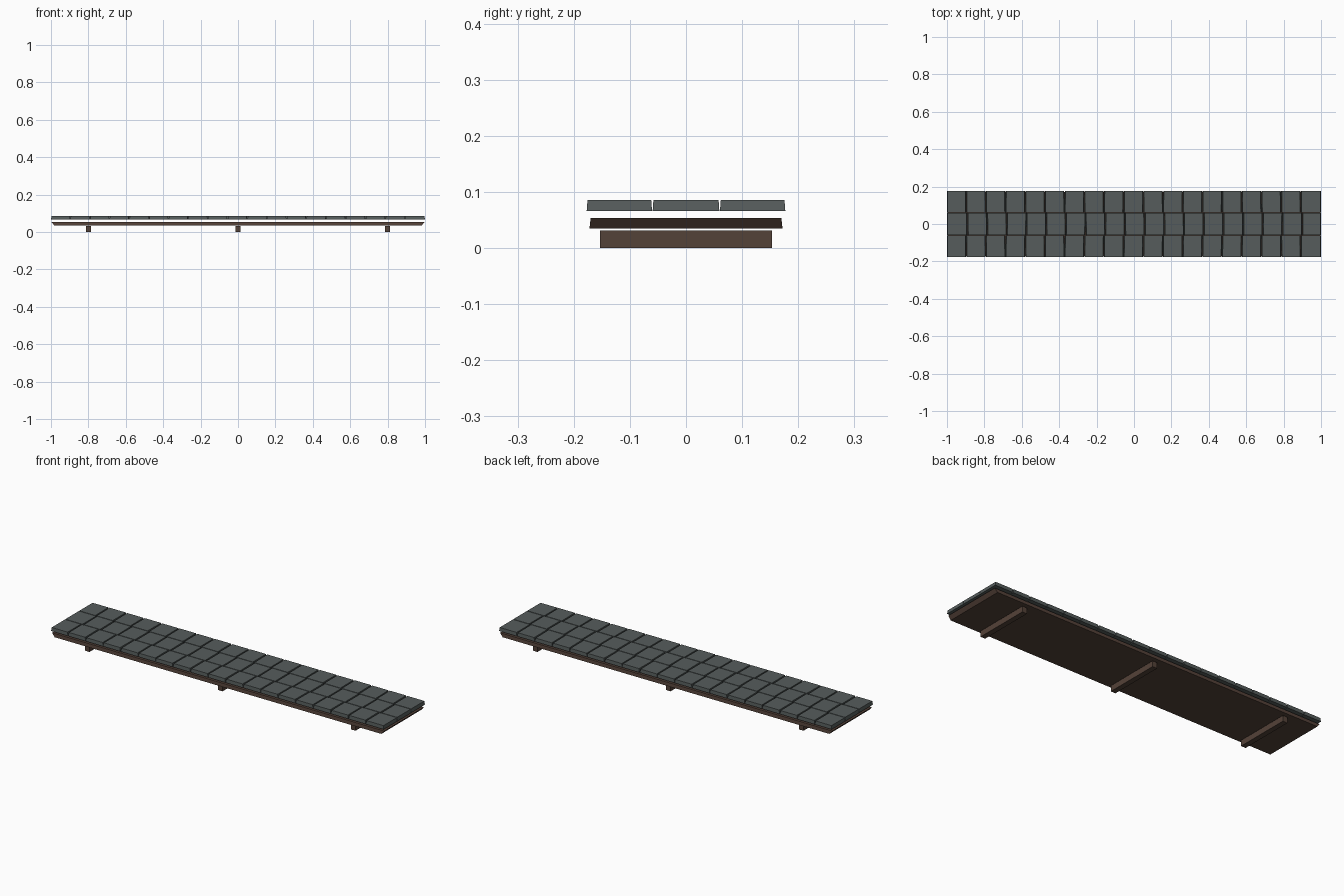
import bpy
import random

if "Cube" in bpy.data.objects:
    bpy.data.objects.remove(bpy.data.objects["Cube"])

random.seed(4)


def material(name, rgb):
    m = bpy.data.materials.new(name)
    m.diffuse_color = (*rgb, 1)
    m.use_nodes = True
    m.node_tree.nodes["Principled BSDF"].inputs["Base Color"].default_value = m.diffuse_color
    return m


SLATE = material("slate grey", (0.092, 0.108, 0.107))
WOOD = material("dark brown wood", (0.088, 0.054, 0.040))


def slab(name, x0, x1, y0, y1, z0, z1, mat, inset_x=0.0, inset_y=0.0, skew=0.0):
    """Box whose top is inset by inset_x / inset_y; skew slants the x edges."""
    verts = []
    for z, ix, iy in ((z0, 0, 0), (z1, inset_x, inset_y)):
        verts += [(x0 + ix - skew, y0 + iy, z), (x1 - ix - skew, y0 + iy, z),
                  (x1 - ix + skew, y1 - iy, z), (x0 + ix + skew, y1 - iy, z)]
    faces = [(3, 2, 1, 0), (4, 5, 6, 7)]
    faces += [(i, (i + 1) % 4, 4 + (i + 1) % 4, 4 + i) for i in range(4)]
    mesh = bpy.data.meshes.new(name)
    mesh.from_pydata(verts, [], faces)
    mesh.materials.append(mat)
    ob = bpy.data.objects.new(name, mesh)
    bpy.context.collection.objects.link(ob)
    return ob


# cross battens underneath
for i, x in enumerate((-0.8, 0.0, 0.8)):
    slab(f"batten_{i}", x - 0.014, x + 0.014, -0.153, 0.153, 0.0, 0.031, WOOD)

# deck board: ends undercut, long sides leaning in slightly
slab("deck_board", -0.982, 0.982, -0.172, 0.172, 0.035, 0.054, WOOD, -0.016, 0.002)

# slate tiles: 19 columns by 3 rows, middle row shifted a little
COLS, PITCH = 19, 2.0 / 19
ROWS = ((-0.177, -0.0605), (-0.0595, 0.0595), (0.0605, 0.177))
for c in range(COLS):
    for r, (y0, y1) in enumerate(ROWS):
        shift = 0.004 if r == 1 else -0.003
        x0 = -1.0 + c * PITCH + (0.001 + shift if c > 0 else 0)
        x1 = -1.0 + (c + 1) * PITCH - (0.001 - shift if c < COLS - 1 else 0)
        inner = 0 < c < COLS - 1
        skew = random.uniform(-0.001, 0.001) if inner else 0.0
        slab(f"slate_tile_{c}_{r}", x0, x1, y0, y1, 0.066,
             0.0855 + (0.0005 if c % 2 else 0.0), SLATE, 0.003, 0.0015, skew)
